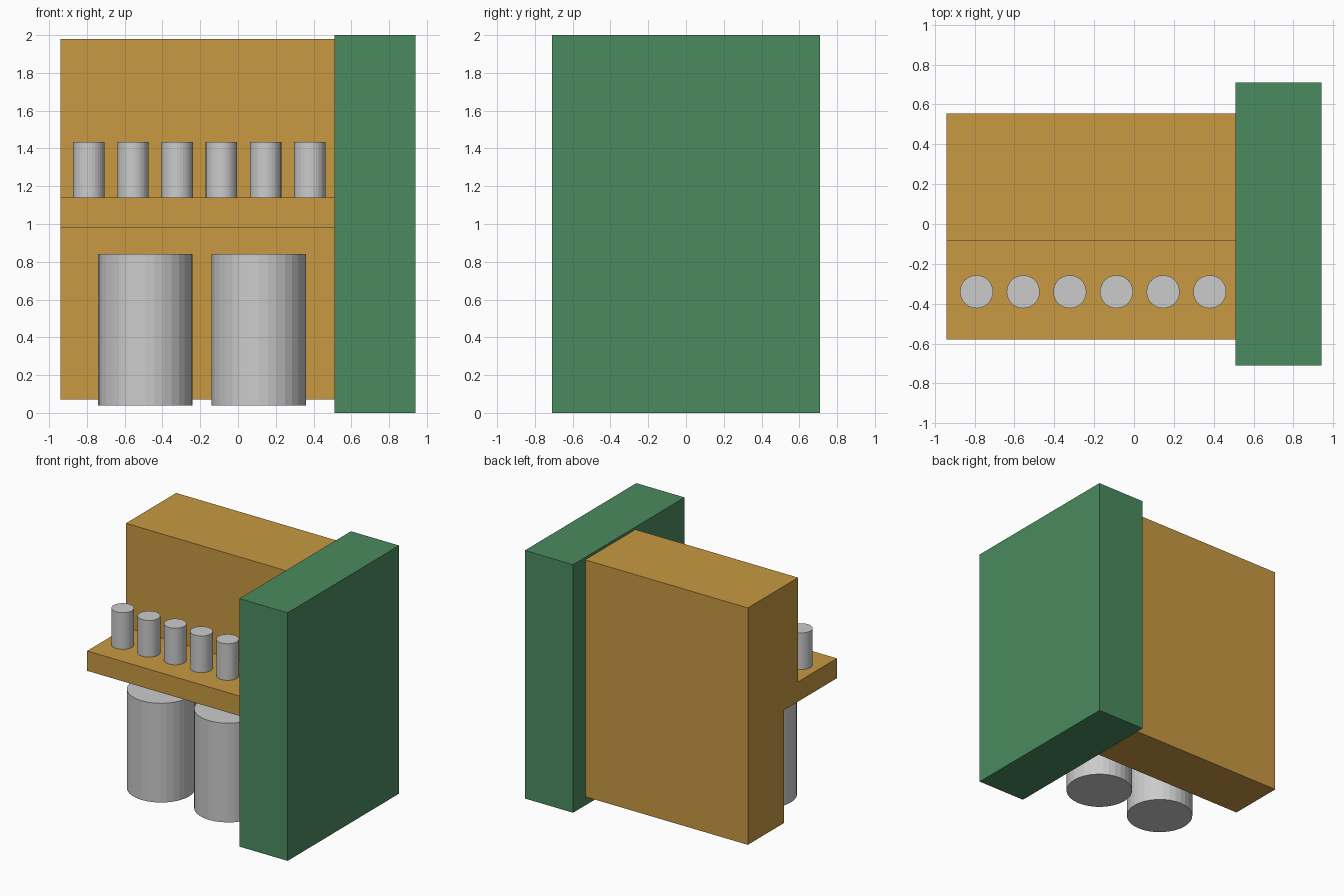
import bpy
import bmesh

if "Cube" in bpy.data.objects:
    bpy.data.objects.remove(bpy.data.objects["Cube"])


def material(name, rgb):
    m = bpy.data.materials.new(name)
    m.diffuse_color = (*rgb, 1)
    m.use_nodes = True
    m.node_tree.nodes["Principled BSDF"].inputs["Base Color"].default_value = m.diffuse_color
    return m


def extrude_x(name, profile, x0, x1, mat):
    """Solid made by sweeping a (y, z) profile from x0 to x1."""
    bm = bmesh.new()
    face = bm.faces.new([bm.verts.new((x0, y, z)) for y, z in profile])
    swept = bmesh.ops.extrude_face_region(bm, geom=[face])["geom"]
    verts = [v for v in swept if isinstance(v, bmesh.types.BMVert)]
    bmesh.ops.translate(bm, verts=verts, vec=(x1 - x0, 0, 0))
    bmesh.ops.recalc_face_normals(bm, faces=bm.faces)
    mesh = bpy.data.meshes.new(name)
    bm.to_mesh(mesh)
    bm.free()
    mesh.materials.append(mat)
    obj = bpy.data.objects.new(name, mesh)
    bpy.context.collection.objects.link(obj)


def cylinder(name, x, y, z0, z1, r):
    bpy.ops.mesh.primitive_cylinder_add(
        vertices=32, radius=r, depth=z1 - z0, location=(x, y, (z0 + z1) / 2))
    bpy.context.object.name = name


green = material("green", (0.07, 0.26, 0.115))
orange = material("orange", (0.58, 0.32, 0.055))

# Tall side panel
extrude_x("side_panel", [(-0.71, 0), (0.71, 0), (0.71, 2), (-0.71, 2)],
          0.51, 0.94, green)

# Cabinet body with projecting counter and a recessed lower front
extrude_x("cabinet_body",
          [(0.555, 0.07), (0.555, 1.98), (-0.085, 1.98), (-0.085, 1.14),
           (-0.58, 1.14), (-0.58, 0.98), (0.095, 0.98), (0.095, 0.07)],
          -0.94, 0.51, orange)

# Row of small canisters on the counter
for i in range(6):
    cylinder(f"canister_{i + 1}", -0.79 + 0.234 * i, -0.34, 1.14, 1.435, 0.083)

# Two large drums under the counter
for i, x in enumerate((-0.49, 0.11)):
    cylinder(f"drum_{i + 1}", x, -0.28, 0.04, 0.84, 0.25)
